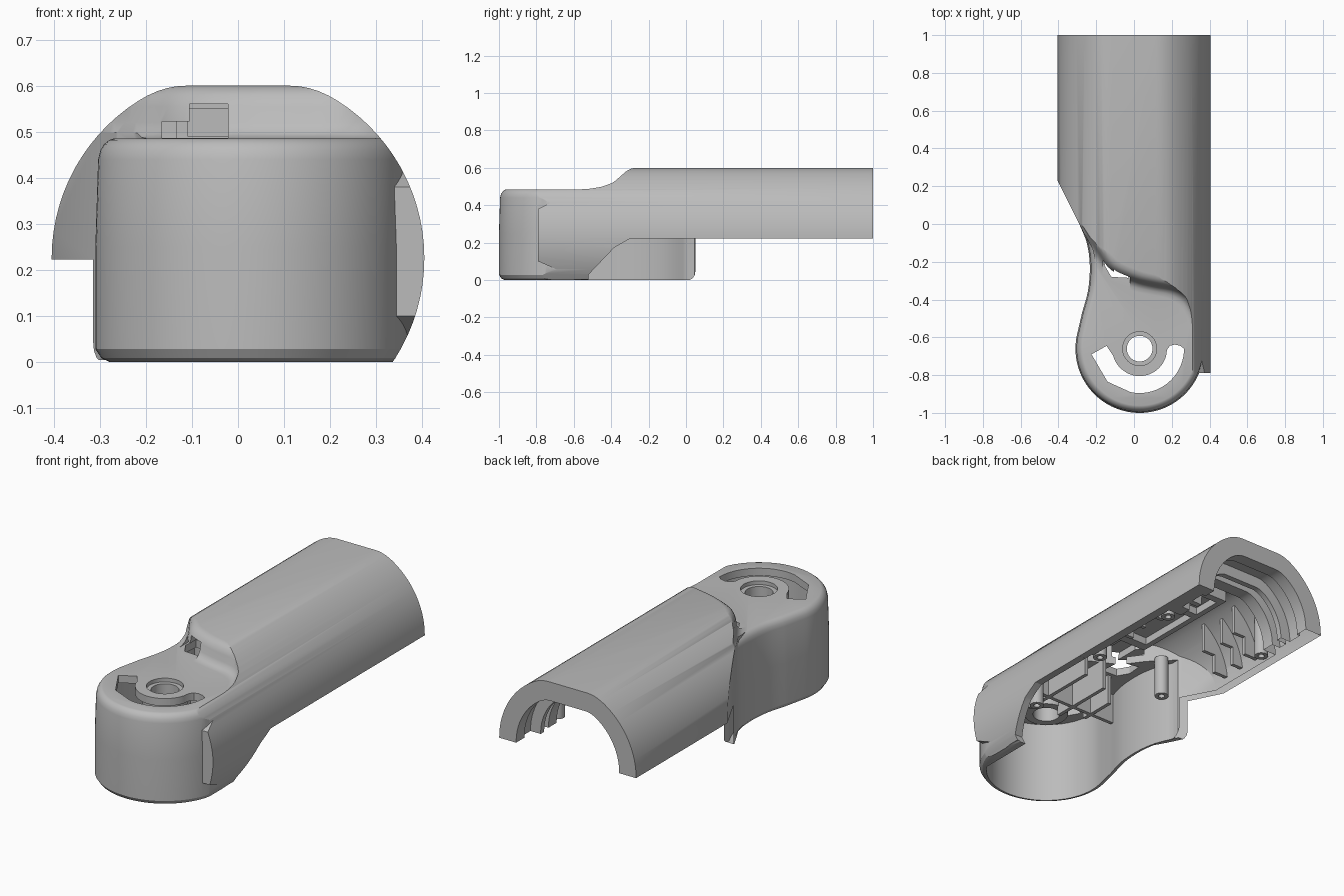
import bpy, bmesh
from math import sin, cos, tan, radians, degrees, asin

if "Cube" in bpy.data.objects:
    bpy.data.objects.remove(bpy.data.objects["Cube"])

grey = bpy.data.materials.new("plain grey")
grey.use_nodes = True
GREY = (0.5, 0.5, 0.5, 1)
grey.diffuse_color = GREY
grey.node_tree.nodes["Principled BSDF"].inputs["Base Color"].default_value = GREY

HUB = (0.03, -0.66)
R, AXIS_Z, TOP, DECK = 0.405, 0.225, 0.6, 0.485


def loft(name, rings):
    """Closed solid through equal rings of 3D points."""
    bm = bmesh.new()
    rows = [[bm.verts.new(p) for p in ring] for ring in rings]
    n = len(rows[0])
    for a, b in zip(rows, rows[1:]):
        for i in range(n):
            j = (i + 1) % n
            bm.faces.new((a[i], a[j], b[j], b[i]))
    bm.faces.new(rows[0])
    bm.faces.new(rows[-1])
    bmesh.ops.recalc_face_normals(bm, faces=bm.faces)
    mesh = bpy.data.meshes.new(name)
    bm.to_mesh(mesh)
    bm.free()
    mesh.materials.append(grey)
    ob = bpy.data.objects.new(name, mesh)
    bpy.context.collection.objects.link(ob)
    return ob


def prism(name, plan, z0, z1):
    return loft(name, [[(x, y, z) for x, y in plan] for z in (z0, z1)])


def side_prism(name, profile, x0, x1):
    return loft(name, [[(x, y, z) for y, z in profile] for x in (x0, x1)])


def box(name, x0, x1, y0, y1, z0, z1):
    return prism(name, [(x0, y0), (x1, y0), (x1, y1), (x0, y1)], z0, z1)


def arc(cx, cy, r, a0, a1, n):
    return [(cx + r * cos(radians(a0 + (a1 - a0) * i / n)),
             cy + r * sin(radians(a0 + (a1 - a0) * i / n))) for i in range(n + 1)]


def disc(name, x, y, r, z0, z1):
    return prism(name, arc(x, y, r, 0, 352.5, 47), z0, z1)


def barrel(name, inset, y0, y1):
    """Round barrel with a flattened top and softened shoulders, shrunk by inset."""
    r, top = R - inset, TOP - inset
    a = degrees(asin((top - AXIS_Z) / r)) - 10
    section = arc(0, AXIS_Z, r, 180 - a, 360 + a, 72)
    px, pz = section[-1]
    cx = px - (top - pz) * tan(radians(a))
    fx = 2 * cx - px
    shoulder = []
    for t in (0.2, 0.4, 0.6, 0.8, 1):
        u = 1 - t
        shoulder.append((u * u * px + 2 * u * t * cx + t * t * fx,
                         u * u * pz + (1 - u * u) * top))
    section += shoulder + [(-x, z) for x, z in reversed(shoulder)]
    return loft(name, [[(x, y, z) for x, z in section] for y in (y0, y1)])


def select_only(ob):
    bpy.ops.object.select_all(action='DESELECT')
    bpy.context.view_layer.objects.active = ob
    ob.select_set(True)


def combine(ob, other, op):
    mod = ob.modifiers.new(op, 'BOOLEAN')
    mod.operation, mod.solver, mod.object = op, 'EXACT', other
    bpy.context.view_layer.update()
    select_only(ob)
    bpy.ops.object.modifier_apply(modifier=mod.name)
    bpy.data.objects.remove(other)


def cut(ob, other):
    combine(ob, other, 'DIFFERENCE')


def spline(points, n=4):
    """Smooth path through points."""
    out = []
    p = [points[0]] + points + [points[-1]]
    for a, b, c, d in zip(p, p[1:], p[2:], p[3:]):
        for i in range(n):
            t = i / n
            out.append(tuple(0.5 * (2 * b[k] + (c[k] - a[k]) * t
                       + (2 * a[k] - 5 * b[k] + 4 * c[k] - d[k]) * t * t
                       + (3 * b[k] - a[k] - 3 * c[k] + d[k]) * t ** 3) for k in (0, 1)))
    return out + [points[-1]]


def head_plan(wall):
    """Round head flowing into a waisted neck."""
    neck = [(-0.29, 0.0), (-0.25, -0.1), (-0.234, -0.22), (-0.243, -0.35), (-0.275, -0.47)]
    neck = [(x + wall, y) for x, y in spline(neck)]
    return neck + arc(*HUB, 0.34 - wall, 165, 375, 56)


# Outer body: head with rounded rims plus barrel, trimmed to the barrel section
rims = [(0, 0.03), (0.008, 0.013), (0.028, 0), (0.25, 0), (0.44, 0.006), (0.46, 0.011),
        (0.473, 0.019), (0.482, 0.03), (DECK + 0.001, 0.042)]
shell = loft("housing_shell", [[(x, y, z) for x, y in head_plan(inset)
             + [(0.3, -0.3), (0, 0.06), (-0.28, 0.06)]] for z, inset in rims])
body = prism("barrel_plan", [(0.5, 1.1), (-0.5, 1.1), (-0.5, 0.42), (-0.3, 0.02), (-0.265, -0.05),
             (-0.22, -0.13), (-0.18, -0.3), (-0.15, -0.7), (0, -0.79), (0.5, -0.79)], 0.004, 0.7)
cut(body, side_prism("flange_top", [(-0.9, 0.38), (-0.79, 0.38), (-0.73, 0.41), (-0.64, 0.45),
                                    (-0.64, 0.8), (-0.9, 0.8)], -1, 1))
cut(body, side_prism("flange_base", [(-0.9, 0.1), (-0.79, 0.1), (-0.7, 0.06), (-0.6, 0.03),
                                     (-0.6, -0.1), (-0.9, -0.1)], -1, 1))
combine(shell, body, 'UNION')
combine(shell, barrel("barrel_section", 0, -1.2, 1), 'INTERSECT')

# Curved step from the barrel down to the head deck
step = spline([(-0.4, 0.2), (-0.29, 0.02), (-0.235, -0.08), (-0.185, -0.16), (-0.12, -0.245), (0, -0.3),
               (0.1, -0.325), (0.2, -0.345), (0.27, -0.385), (0.31, -0.45), (0.35, -0.53), (0.5, -0.65)])
step += [(0.6, -1.3), (-0.6, -1.3), (-0.6, 0.2)]
rise = [(DECK, 0.055), (0.488, 0.032), (0.498, 0.014), (0.52, 0), (0.555, -0.008),
        (0.58, -0.022), (0.594, -0.04), (0.601, -0.065), (0.7, -0.07)]
cut(shell, loft("step_cutter", [[(x - 0.5 * d, y - 0.85 * d, z) for x, y in step] for z, d in rise]))

# Hollow head and neck
hollow = prism("head_hollow", head_plan(0.035) + [(0.5, -0.5), (0.5, 0.1), (-0.255, 0.1)], -0.1, 0.445)
combine(hollow, barrel("inner_section", 0.04, -1.2, 0.5), 'INTERSECT')
cut(shell, hollow)

# Hollow barrel, then stepped seats near the open end
hollow = prism("barrel_hollow", [(0.5, 0.7), (-0.5, 0.7), (-0.5, 0.5), (-0.26, 0.05), (-0.14, -0.07),
               (-0.06, -0.18), (0.1, -0.26), (0.25, -0.29), (0.5, -0.35)], -0.1, 0.7)
combine(hollow, barrel("inner_section", 0.05, -0.5, 0.9), 'INTERSECT')
cut(shell, hollow)
for y0, y1, inset in ((0.69, 0.78, 0.13), (0.77, 0.82, 0.08), (0.81, 0.86, 0.14),
                      (0.85, 0.93, 0.08), (0.92, 1.1, 0.1)):
    cut(shell, barrel("seat_cutter", inset, y0, y1))

# Parting line: flat under the barrel with a rounded corner, sloped on one side
cut(shell, side_prism("parting_cutter", [(2, 0.222), (0.05, 0.222), (0.05, 0.045), (0.046, 0.024),
                      (0.034, 0.008), (0.015, -0.002), (0.015, -0.2), (2, -0.2)], -1, 1))
slope = [(-0.52, -0.2), (-0.52, 0.03), (-0.385, 0.172), (-0.3, 0.2215), (0.2, 0.2215), (0.2, -0.2)]
cut(shell, side_prism("slope_cutter", slope, 0.05, 1))

# Pivot boss, pivot hole with counterbore, curved slot and stepped notch
boss = disc("pivot_boss", *HUB, 0.11, 0.33, 0.455)
cut(boss, disc("hole_cutter", *HUB, 0.068, 0.2, 0.7))
cut(shell, disc("hole_cutter", *HUB, 0.068, 0.3, 0.7))
cut(shell, disc("counterbore", *HUB, 0.09, 0.465, 0.7))
slot = arc(*HUB, 0.145, 195, 345, 20) + [(0.175, -0.665), (0.19, -0.645), (0.215, -0.638), (0.245, -0.645)]
slot += arc(*HUB, 0.235, 0, -102, 18) + [(-0.14, -0.835), (-0.225, -0.69), (-0.145, -0.645)]
cut(shell, prism("slot_cutter", slot, 0.3, 0.7))
cut(shell, box("notch_low", -0.165, -0.1, -0.36, -0.08, DECK + 0.001, 0.522))
cut(shell, box("notch_high", -0.105, -0.022, -0.36, -0.08, DECK + 0.001, 0.56))
cut(shell, prism("notch_floor", [(-0.155, -0.22), (-0.12, -0.28), (-0.03, -0.285), (-0.04, -0.16),
                                 (-0.15, -0.14)], 0.4, 0.51))

# Inner ribs, trimmed to the wall
ribs = []
for side in (-1, 1):
    for y, reach in ((0.3, 0.2), (0.42, 0.22), (0.54, 0.2)):
        a, b = sorted((side * reach, side * 0.5))
        rib = box("barrel_rib", a, b, y, y + 0.02, 0.26, 0.7)
        step_x = sorted((side * 0.15, side * (reach + 0.07)))
        cut(rib, box("rib_step", *step_x, y - 0.1, y + 0.1, 0.1, 0.36))
        combine(rib, barrel("trim", 0.03, -0.5, 1), 'INTERSECT')
        ribs.append(rib)
for dims in ((-0.23, 0.31, -0.46, -0.44), (0.02, 0.04, -0.56, -0.2), (0.18, 0.2, -0.6, -0.15),
             (-0.1, -0.08, -0.5, -0.3)):
    ribs.append(box("head_rib", *dims, 0.28, 0.45))

# Roof tray with a sunken middle
tray = box("roof_tray", -0.11, 0.16, -0.05, 0.6, 0.49, 0.56)
cut(tray, box("tray_cutter", -0.08, 0.13, 0.0, 0.36, 0.4, 0.53))
cut(tray, box("tray_cutter", -0.08, 0.13, 0.4, 0.56, 0.4, 0.53))

# Screw posts
posts = []
for x, y, z0 in ((-0.31, 0.64, 0.225), (0.31, 0.64, 0.225), (0.31, 0.1, 0.225), (-0.2, -0.02, 0.24),
                 (0.27, -0.45, 0.2)):
    post = disc("screw_post", x, y, 0.035, z0, 0.46)
    cut(post, disc("screw_hole", x, y, 0.016, 0, 0.4))
    combine(post, barrel("trim", 0.03, -0.8, 1), 'INTERSECT')
    posts.append(post)

for ob in [shell, boss, tray] + ribs + posts:
    select_only(ob)
    bpy.ops.object.shade_smooth_by_angle(angle=radians(30))
